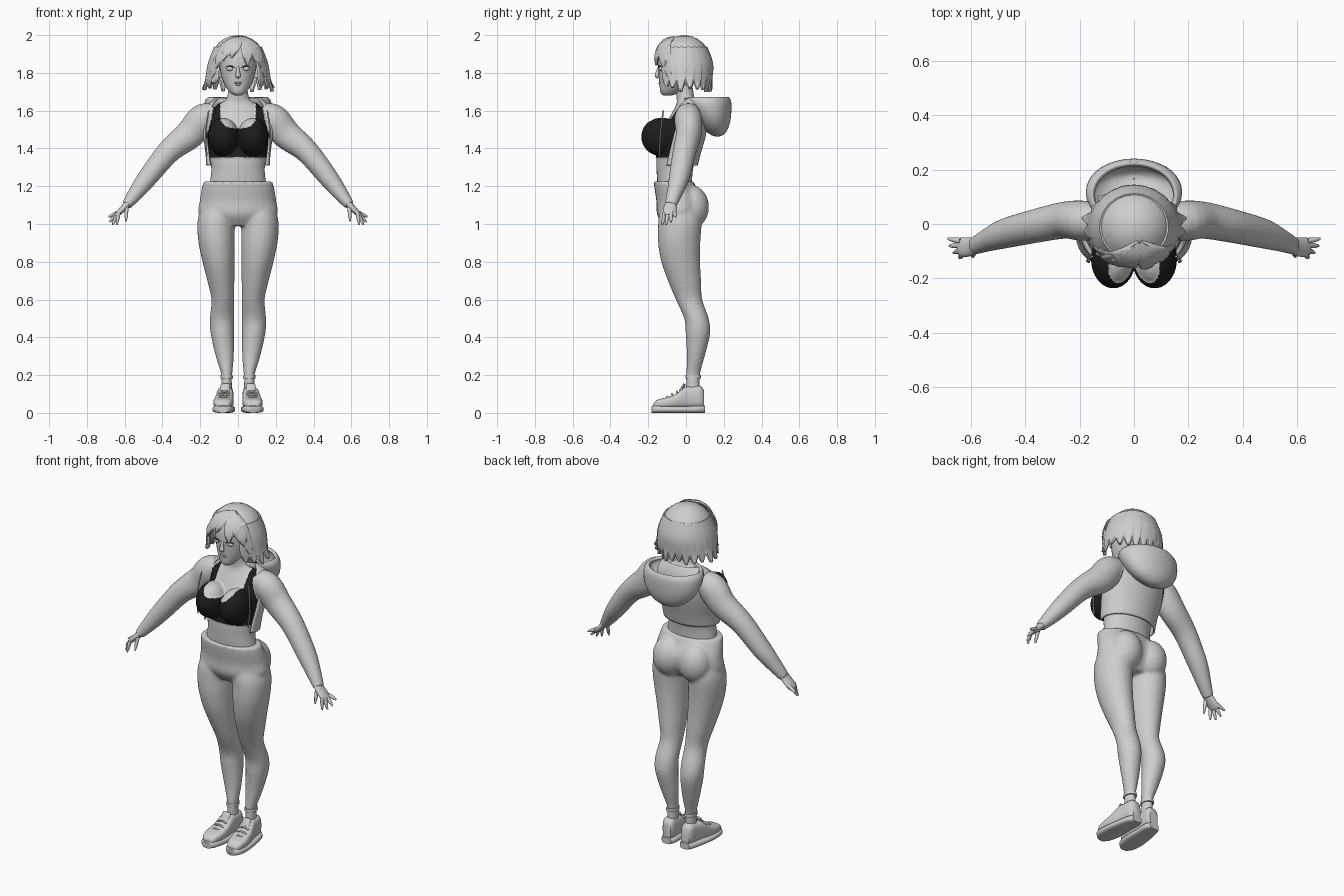
import bpy, bmesh, math, random
from math import sin, cos, pi, radians
from mathutils import Vector, Matrix

random.seed(4)
if "Cube" in bpy.data.objects:
    bpy.data.objects.remove(bpy.data.objects["Cube"])


def material(name, value):
    mat = bpy.data.materials.new(name)
    mat.use_nodes = True
    colour = (value, value, value, 1)
    mat.diffuse_color = colour
    mat.node_tree.nodes["Principled BSDF"].inputs["Base Color"].default_value = colour
    return mat


GREY = material("light grey", 0.62)
BLACK = material("black", 0.012)


def smooth(rows, k=4):
    """Catmull-Rom interpolation of equal-length rows."""
    out = []
    for i in range(len(rows) - 1):
        a, b, c, d = rows[max(i - 1, 0)], rows[i], rows[i + 1], rows[min(i + 2, len(rows) - 1)]
        for j in range(k):
            t = j / k
            out.append([q + 0.5 * t * (r - p + t * (2 * p - 5 * q + 4 * r - s + t * (3 * (q - r) + s - p)))
                        for p, q, r, s in zip(a, b, c, d)])
    return out + [list(rows[-1])]


def skin(bm, rings):
    """Closed loft through rings of points."""
    loops = [[bm.verts.new(p) for p in ring] for ring in rings]
    n = len(loops[0])
    for a, b in zip(loops, loops[1:]):
        for i in range(n):
            bm.faces.new((a[i], a[(i + 1) % n], b[(i + 1) % n], b[i]))
    bm.faces.new(loops[0][::-1])
    bm.faces.new(loops[-1])


def section(c, u, v, n, power=1.0):
    def f(x):
        return math.copysign(abs(x) ** power, x)
    return [c + u * f(cos(2 * pi * i / n)) + v * f(sin(2 * pi * i / n)) for i in range(n)]


def stack(bm, rows, n=28):
    """Upright loft: rows are z, x, y, half width, half depth."""
    skin(bm, [section(Vector((x, y, z)), Vector((w, 0, 0)), Vector((0, d, 0)), n)
              for z, x, y, w, d in smooth(rows)])


def tube(bm, rows, out=lambda p: Vector((0, 1, 0)), n=16, k=4):
    """Loft along a path: rows are x, y, z, width, thickness."""
    rows = smooth(rows, k)
    pts = [Vector(r[:3]) for r in rows]
    rings = []
    for i, (p, r) in enumerate(zip(pts, rows)):
        tangent = (pts[min(i + 1, len(pts) - 1)] - pts[max(i - 1, 0)]).normalized()
        side = tangent.cross(out(p)).normalized()
        rings.append(section(p, side * r[3], side.cross(tangent) * r[4], n))
    skin(bm, rings)


def ball(bm, centre, size, seg=24):
    m = Matrix.Translation(centre) @ Matrix.Diagonal((*size, 1))
    return bmesh.ops.create_uvsphere(bm, u_segments=seg, v_segments=seg // 2, radius=1, matrix=m)["verts"]


def mirror(bm):
    geom = bmesh.ops.duplicate(bm, geom=bm.verts[:] + bm.edges[:] + bm.faces[:])["geom"]
    bmesh.ops.scale(bm, vec=(-1, 1, 1), verts=[g for g in geom if isinstance(g, bmesh.types.BMVert)])


def finish(bm, name, mat=GREY, angle=50, voxel=0):
    bmesh.ops.recalc_face_normals(bm, faces=bm.faces)
    mesh = bpy.data.meshes.new(name)
    bm.to_mesh(mesh)
    bm.free()
    mesh.materials.append(mat)
    ob = bpy.data.objects.new(name, mesh)
    bpy.context.collection.objects.link(ob)
    if voxel:
        rem = ob.modifiers.new("fuse", 'REMESH')
        rem.mode, rem.voxel_size, rem.use_smooth_shade = 'VOXEL', voxel, True
        soft = ob.modifiers.new("soften", 'SMOOTH')
        soft.factor, soft.iterations = 0.5, 8
    else:
        bpy.ops.object.select_all(action='DESELECT')
        ob.select_set(True)
        bpy.context.view_layer.objects.active = ob
        bpy.ops.object.shade_smooth_by_angle(angle=radians(angle))
    return ob


# Leggings: two legs, hips and seat fused together
bm = bmesh.new()
stack(bm, [(1.13, .1, -.025, .08, .09), (1.05, .107, -.03, .1, .112), (.99, .116, -.033, .1, .115),
           (.9, .113, -.036, .096, .112), (.8, .103, -.028, .085, .103), (.7, .091, -.008, .072, .088),
           (.6, .081, .016, .06, .07), (.5, .085, .055, .064, .065), (.42, .083, .063, .062, .065),
           (.3, .07, .052, .048, .047), (.21, .06, .038, .03, .037), (.18, .06, .038, .03, .038)])
ball(bm, (.085, .028, 1.09), (.095, .094, .115))
mirror(bm)
stack(bm, [(1.225, 0, -.065, .182, .106), (1.19, 0, -.055, .192, .112), (1.12, 0, -.032, .203, .125),
           (1.05, 0, -.035, .207, .118), (.99, 0, -.035, .13, .08)])
finish(bm, "leggings", voxel=.008)

# Ankles with leggings cuffs
bm = bmesh.new()
stack(bm, [(.21, .06, .038, .026, .033), (.1, .06, .036, .028, .036)])
stack(bm, [(.2, .06, .038, .032, .041), (.182, .06, .038, .033, .042)])
mirror(bm)
finish(bm, "ankles")

# Body: torso, neck, bust and arms fused together
bm = bmesh.new()
tube(bm, [(.12, .012, 1.59, .055, .06), (.185, .012, 1.555, .082, .074), (.255, .014, 1.475, .078, .068),
          (.365, -.008, 1.385, .063, .062), (.475, -.035, 1.25, .053, .055), (.54, -.06, 1.165, .041, .042),
          (.59, -.082, 1.1, .027, .032)], n=24)
ball(bm, (.076, -.128, 1.462), (.079, .106, .1))
mirror(bm)
stack(bm, [(1.19, 0, -.06, .155, .09), (1.28, 0, -.06, .142, .096), (1.36, 0, -.052, .15, .104),
           (1.45, 0, -.03, .157, .105), (1.52, 0, -.01, .16, .1), (1.58, 0, .006, .15, .085),
           (1.63, 0, .01, .105, .062), (1.665, 0, -.002, .06, .048), (1.76, 0, -.015, .048, .046)])
body = finish(bm, "body", voxel=.006)
bpy.context.view_layer.update()
mesh = bpy.data.meshes.new_from_object(body.evaluated_get(bpy.context.evaluated_depsgraph_get()))
body.modifiers.clear()
body.data = mesh
mesh.materials.append(BLACK)


def in_crop_top(p):
    x, z = abs(p.x), p.z
    if z < 1.355 or x > .165 or z > 1.66:
        return False
    neckline = 1.505 + (x / .1) ** 4 * .06
    in_neck = x < .092 and z > neckline
    armhole = .16 - max(0, z - 1.47) * .2
    return not in_neck and x < armhole


# Crop top: body faces chosen by neckline and armholes, raised slightly
bm = bmesh.new()
bm.from_mesh(mesh)
cloth = [f for f in bm.faces if in_crop_top(f.calc_center_median())]
for f in cloth:
    f.material_index = 1
for v in {v for f in cloth for v in f.verts}:
    v.co += v.normal * .004
bm.to_mesh(mesh)
bm.free()

# Hands
bm = bmesh.new()
tube(bm, [(.575, -.076, 1.12, .022, .028), (.6, -.084, 1.09, .018, .034), (.635, -.086, 1.055, .014, .036),
          (.645, -.087, 1.045, .01, .03)])
for root, tip in (((.632, -.113, 1.06), (.642, -.125, .995)), ((.638, -.096, 1.055), (.664, -.106, .995)),
                  ((.64, -.079, 1.055), (.68, -.08, 1.01)), ((.638, -.062, 1.06), (.685, -.054, 1.038)),
                  ((.59, -.1, 1.09), (.593, -.122, 1.015))):
    a, b = Vector(root), Vector(tip)
    tube(bm, [(*a, .011, .011), (*a.lerp(b, .6), .009, .009), (*b, .004, .004)], n=10)
mirror(bm)
finish(bm, "hands")


def shell(name, rows, thick, n=40):
    """Open-fronted garment: rows are z, y, half width, half depth, front gap in degrees."""
    bm = bmesh.new()
    loops = []
    for z, y, w, d, gap in smooth(rows):
        g = radians(gap)
        angles = [g + (2 * pi - 2 * g) * i / n for i in range(n + 1)]
        loops.append([bm.verts.new((w * sin(a), y - d * cos(a), z)) for a in angles])
    for a, b in zip(loops, loops[1:]):
        for i in range(n):
            bm.faces.new((a[i], a[i + 1], b[i + 1], b[i]))
    bmesh.ops.remove_doubles(bm, verts=bm.verts, dist=.0005)
    ob = finish(bm, name)
    mod = ob.modifiers.new("cloth", 'SOLIDIFY')
    mod.thickness, mod.offset = thick, 0
    return ob


# Sleeveless open vest and its hood
shell("vest", [(1.31, -.055, .163, .112, 66), (1.38, -.045, .168, .12, 70), (1.47, -.022, .18, .122, 70),
               (1.56, .003, .186, .108, 65), (1.62, .014, .165, .09, 58), (1.665, .02, .11, .06, 80)], .01)
shell("hood", [(1.667, .105, .15, .115, 0), (1.64, .115, .168, .116, 0), (1.57, .137, .155, .092, 0),
               (1.51, .155, .11, .06, 0), (1.478, .165, .05, .025, 0), (1.472, .165, .003, .002, 0)], .018)
bm = bmesh.new()
tube(bm, [(.155, -.12, 1.6, .004, .004), (.172, -.135, 1.48, .004, .004), (.165, -.14, 1.36, .004, .004)], n=8)
mirror(bm)
finish(bm, "drawstrings")

# Shoes: upper, sole and laces, lofted from toe to heel
for name, base, rows in (
        ("shoe_uppers", .025, [(-.172, .08, .026, .05), (-.15, .08, .044, .07), (-.1, .077, .053, .083),
                               (-.05, .073, .05, .103), (-.01, .069, .045, .135), (.03, .065, .041, .14),
                               (.075, .062, .037, .142), (.095, .06, .026, .12)]),
        ("shoe_soles", 0, [(-.182, .08, .026, .036), (-.155, .08, .05, .04), (-.09, .076, .06, .037),
                           (0, .07, .054, .036), (.07, .062, .046, .038), (.1, .06, .03, .038)])):
    bm = bmesh.new()
    skin(bm, [section(Vector((x, y, (top + base) / 2)), Vector((w, 0, 0)), Vector((0, 0, (top - base) / 2)), 24, .65)
              for y, x, w, top in smooth(rows)])
    mirror(bm)
    finish(bm, name)
bm = bmesh.new()
for i in range(4):
    y, z, x = -.095 + .025 * i, .082 + .014 * i, .077 - .002 * i
    tube(bm, [(x - .03, y, z - .006, .005, .005), (x, y - .004, z + .004, .005, .005),
              (x + .03, y, z - .006, .005, .005)], n=8)
tube(bm, [(.069, -.03, .115, .024, .008), (.067, -.012, .145, .026, .008), (.067, -.008, .153, .02, .006)], n=12)
mirror(bm)
finish(bm, "laces_and_tongues")

# Head with nose, lips and eyes
bm = bmesh.new()
stack(bm, [(1.68, 0, -.098, .016, .02), (1.695, 0, -.085, .04, .05), (1.735, 0, -.062, .07, .078),
           (1.79, 0, -.042, .09, .102), (1.86, 0, -.025, .1, .122), (1.92, 0, -.012, .1, .118),
           (1.97, 0, -.01, .06, .07)])
tube(bm, [(0, -.142, 1.835, .006, .006), (0, -.15, 1.805, .01, .009), (0, -.154, 1.785, .014, .011),
          (0, -.143, 1.774, .008, .005)], n=12)
ball(bm, (0, -.138, 1.748), (.022, .009, .005), 12)
ball(bm, (0, -.134, 1.738), (.018, .009, .006), 12)
finish(bm, "head", angle=70)
bm = bmesh.new()
ball(bm, (.04, -.131, 1.822), (.021, .012, .012), 16)
mirror(bm)
finish(bm, "eyes")
bm = bmesh.new()
tube(bm, [(.018, -.143, 1.828, .002, .003), (.04, -.143, 1.836, .003, .003), (.064, -.128, 1.831, .001, .002)], n=8)
mirror(bm)
finish(bm, "eyelashes", BLACK)

# Hair: crown with the face cut open, hanging locks and swept fringe
CROWN = Vector((0, -.01, 1.85))
bm = bmesh.new()
ball(bm, CROWN, (.148, .145, .15))
cut = [f for f in bm.faces for c in [f.calc_center_median()] if c.z < 1.79 or (c.y < -.06 and c.z < 1.91)]
bmesh.ops.delete(bm, geom=cut, context='FACES')
finish(bm, "hair_crown", angle=20)


def outward(p):
    return (p - CROWN).normalized()


bm = bmesh.new()
count = 17
for i in range(count):
    a = radians(52 + 256 * i / (count - 1))
    side = abs(sin(a)) ** 3
    tip = 1.7 + .045 * max(0, cos(a)) + random.uniform(-.005, .02)
    flare = .135 + .045 * side + random.uniform(-.005, .015)
    path = ((.118, 1.935, .028), (.15, 1.85, .036), (.146 + .018 * side, 1.77, .03), (flare, tip, .008))
    tube(bm, [(r * sin(a), -.01 - r * cos(a) * .96, z, w, .01) for r, z, w in path],
         lambda p, a=a: Vector((sin(a), -cos(a), 0)), n=8, k=3)
finish(bm, "hair_locks", angle=25)
bm = bmesh.new()
start = Vector((.02, -.07, 1.985))
for tip in ((-.14, -.08, 1.76), (-.115, -.115, 1.82), (-.08, -.14, 1.865), (-.035, -.15, 1.88),
            (.05, -.155, 1.84), (.09, -.13, 1.86), (.12, -.11, 1.82), (.145, -.08, 1.76)):
    rows = []
    for t, w in ((0, .014), (.35, .03), (.7, .028), (1, .004)):
        d = start.lerp(Vector(tip), t) - CROWN
        radius = .15 + .012 * sin(pi * t) if t < 1 else d.length
        rows.append((*(CROWN + d.normalized() * radius), w, .008))
    tube(bm, rows, outward, n=8, k=3)
finish(bm, "hair_fringe", angle=25)
